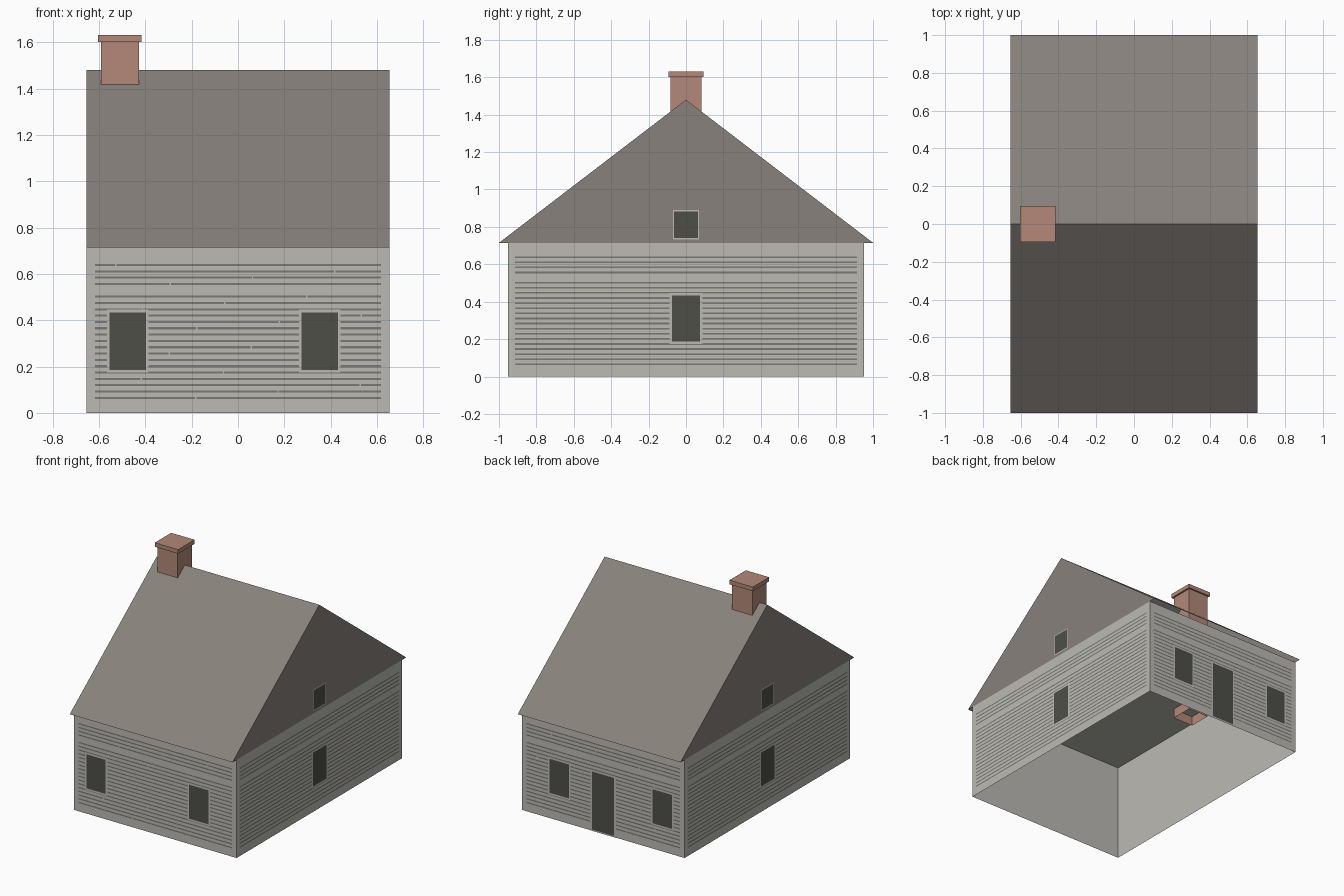
import bpy, bmesh

cube = bpy.data.objects.get("Cube")
if cube:
    bpy.data.objects.remove(cube, do_unlink=True)

HX, HY, EAVE, RIDGE = 0.655, 0.951, 0.715, 1.48  # half width, half length, heights
BOARD = 1.3                                      # run over which board joints repeat


def material(name, *rgb):
    lin = [((c / 255 + 0.055) / 1.055) ** 2.4 for c in rgb] + [1.0]
    mat = bpy.data.materials.new(name)
    mat.use_nodes = True
    mat.diffuse_color = lin
    bsdf = next(n for n in mat.node_tree.nodes if n.type == 'BSDF_PRINCIPLED')
    bsdf.inputs["Base Color"].default_value = lin
    bsdf.inputs["Roughness"].default_value = 0.9
    return mat


SIDING = material("pale grey siding", 187, 186, 179)
GROOVE = material("dark siding line", 122, 120, 115)
ROOFING = material("brown grey roofing", 136, 129, 124)
GLASS = material("dark opening", 78, 79, 73)
BRICK = material("brick", 179, 137, 121)


def make_object(name, bm, mat):
    mesh = bpy.data.meshes.new(name)
    bm.to_mesh(mesh)
    bm.free()
    mesh.materials.append(mat)
    obj = bpy.data.objects.new(name, mesh)
    bpy.context.collection.objects.link(obj)


def add_box(bm, lo, hi):
    for v in bmesh.ops.create_cube(bm, size=1)["verts"]:
        for i in range(3):
            v.co[i] = lo[i] if v.co[i] < 0 else hi[i]


def open_bottom(bm):
    bm.normal_update()
    bmesh.ops.delete(bm, geom=[f for f in bm.faces if f.normal.z < -0.5],
                     context='FACES')


def add_panel(bm, wall, u0, u1, z0, z1, lift):
    """Flat outward-facing panel just off a wall; u runs along x or y."""
    axis, sign = wall
    w = sign * ((HX, HY)[axis] + lift)
    corners = [(u0, z0), (u1, z0), (u1, z1), (u0, z1)]
    if (sign > 0) == (axis == 1):
        corners.reverse()
    bm.faces.new([bm.verts.new((w, u, z) if axis == 0 else (u, w, z))
                  for u, z in corners])


WALLS = {"front": (1, -1), "back": (1, 1), "left": (0, 1), "right": (0, -1)}

# Wall shell with its ceiling, open below
bm = bmesh.new()
add_box(bm, (-HX, -HY, 0), (HX, HY, EAVE))
open_bottom(bm)
make_object("walls", bm, SIDING)

# Roof: two slopes and two gables, open below
bm = bmesh.new()
profile = [(-1, EAVE), (0, RIDGE), (1, EAVE)]
right, left = ([bm.verts.new((x, y, z)) for y, z in profile] for x in (-HX, HX))
bm.faces.new(right)
bm.faces.new(left)
for i in range(2):
    bm.faces.new((right[i], right[i + 1], left[i + 1], left[i]))
bmesh.ops.recalc_face_normals(bm, faces=bm.faces)
make_object("roof", bm, ROOFING)

# Siding lines, with staggered board joints on the front and back
for side, wall in WALLS.items():
    bm = bmesh.new()
    reach = 0.915 if wall[0] == 0 else 0.617
    for row in range(22):
        if row == 17:
            continue
        z = 0.065 + row * 0.0273
        ends = [-reach, reach]
        if wall[0] == 1:
            joint = (0.1225 - (21 - row) * 0.355) % BOARD - BOARD / 2
            if abs(joint) < reach - 0.01:
                ends[1:1] = [joint - 0.003, joint + 0.003]
        for u0, u1 in zip(ends[::2], ends[1::2]):
            add_panel(bm, wall, u0, u1, z - 0.0045, z + 0.0045, 0.001)
    make_object(side + "_siding_lines", bm, GROOVE)


# Windows and door: a trim panel with a dark panel on it
def opening(name, side, u, half, z0, z1, trim=0.0125):
    for part, grow, lift, mat in (("trim", trim, 0.002, SIDING),
                                  ("panel", 0, 0.003, GLASS)):
        bm = bmesh.new()
        add_panel(bm, WALLS[side], u - half - grow, u + half + grow,
                  max(z0 - grow, 0), z1 + grow, lift)
        make_object(f"{name}_{part}", bm, mat)


for side in ("front", "back"):
    opening(side + "_right_window", side, -0.476, 0.078, 0.186, 0.433)
    opening(side + "_left_window", side, 0.353, 0.078, 0.186, 0.433)
for side in ("left", "right"):
    opening(side + "_window", side, 0, 0.076, 0.187, 0.433)
    opening(side + "_gable_window", side, 0, 0.063, 0.74, 0.883, trim=0.007)
opening("back_door", "back", 0, 0.09, 0.01, 0.432)

# Chimney: shaft open at the bottom, with a wider cap
bm = bmesh.new()
add_box(bm, (-0.592, -0.082, 0.645), (-0.428, 0.082, 1.603))
open_bottom(bm)
make_object("chimney_shaft", bm, BRICK)
bm = bmesh.new()
add_box(bm, (-0.604, -0.094, 1.601), (-0.416, 0.094, 1.631))
make_object("chimney_cap", bm, BRICK)
